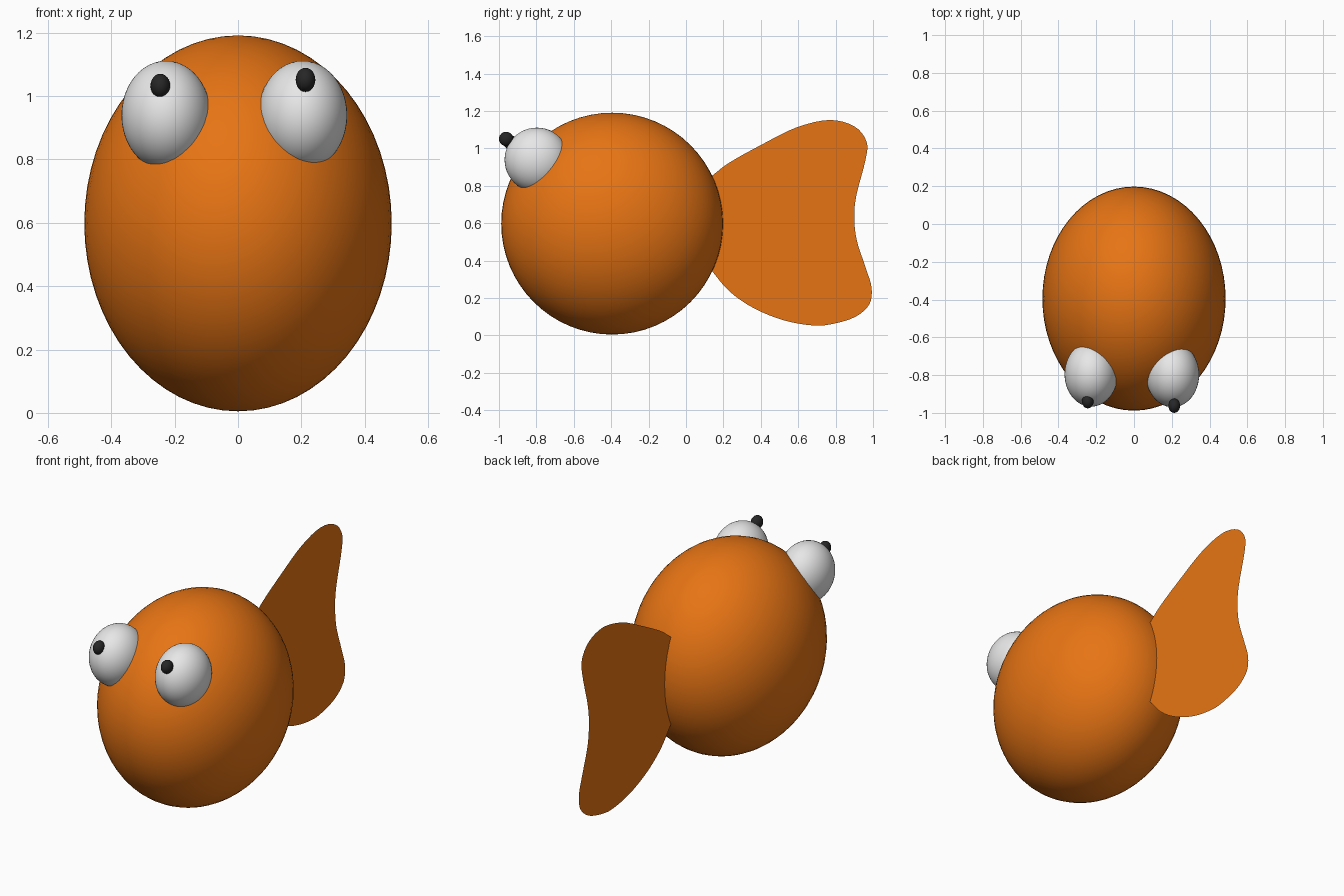
import bpy, bmesh
from mathutils import Vector

if "Cube" in bpy.data.objects:
    bpy.data.objects.remove(bpy.data.objects["Cube"])


def material(name, rgb):
    m = bpy.data.materials.new(name)
    m.diffuse_color = (*rgb, 1)
    m.use_nodes = True
    m.node_tree.nodes["Principled BSDF"].inputs["Base Color"].default_value = m.diffuse_color
    return m


orange = material("orange", (0.80, 0.175, 0.007))
white = material("white", (0.80, 0.80, 0.80))
black = material("black", (0.02, 0.02, 0.02))

SQUASH = 0.818  # every rounded part is narrower across x


def ball(name, centre, radius, mat, segments=48):
    bpy.ops.mesh.primitive_uv_sphere_add(segments=segments, ring_count=segments // 2,
                                         radius=radius, location=centre)
    ob = bpy.context.object
    ob.name = name
    ob.scale.x = SQUASH
    ob.data.materials.append(mat)
    bpy.ops.object.shade_smooth()
    return ob


# Body
ball("body", (0, -0.395, 0.598), 0.593, orange, 64)

# Bulging eyes and pupils, slightly uneven
ball("eye_right", (0.204, -0.798, 0.939), 0.172, white)
ball("eye_left", (-0.227, -0.795, 0.939), 0.172, white)
ball("pupil_right", (0.213, -0.962, 1.051), 0.038, black, 24)
ball("pupil_left", (-0.245, -0.938, 1.032), 0.038, black, 24)

# Tail fin: a thin sheet on the centre plane, outline as (y, z) points
outline = [(0.142, 0.856), (0.233, 0.925), (0.404, 1.02), (0.59, 1.112),
           (0.767, 1.152), (0.90, 1.118), (0.965, 1.037), (0.96, 0.94),
           (0.912, 0.754), (0.90, 0.64), (0.912, 0.513), (0.96, 0.364),
           (0.992, 0.257), (0.98, 0.166), (0.906, 0.10), (0.794, 0.064),
           (0.687, 0.053), (0.527, 0.08), (0.366, 0.144), (0.233, 0.235),
           (0.136, 0.348)]


def smooth_path(points, steps=4):
    """Pass a smooth curve through the points."""
    p = [Vector((0, y, z)) for y, z in points]
    p = [2 * p[0] - p[1]] + p + [2 * p[-1] - p[-2]]
    path = []
    for a, b, c, d in zip(p, p[1:], p[2:], p[3:]):
        for i in range(steps):
            t = i / steps
            path.append(0.5 * (2 * b + (c - a) * t + (2 * a - 5 * b + 4 * c - d) * t * t
                               + (3 * b - a - 3 * c + d) * t ** 3))
    return path + [p[-2]]


bm = bmesh.new()
root = [Vector((0, 0.09, 0.39)), Vector((0, 0.09, 0.82))]  # tucked inside the body
verts = [bm.verts.new(v) for v in smooth_path(outline) + root]
face = bm.faces.new(verts)
bm.normal_update()
if face.normal.x < 0:
    face.normal_flip()
bmesh.ops.triangulate(bm, faces=bm.faces[:])
mesh = bpy.data.meshes.new("tail_fin")
bm.to_mesh(mesh)
bm.free()
mesh.materials.append(orange)
bpy.context.collection.objects.link(bpy.data.objects.new("tail_fin", mesh))
